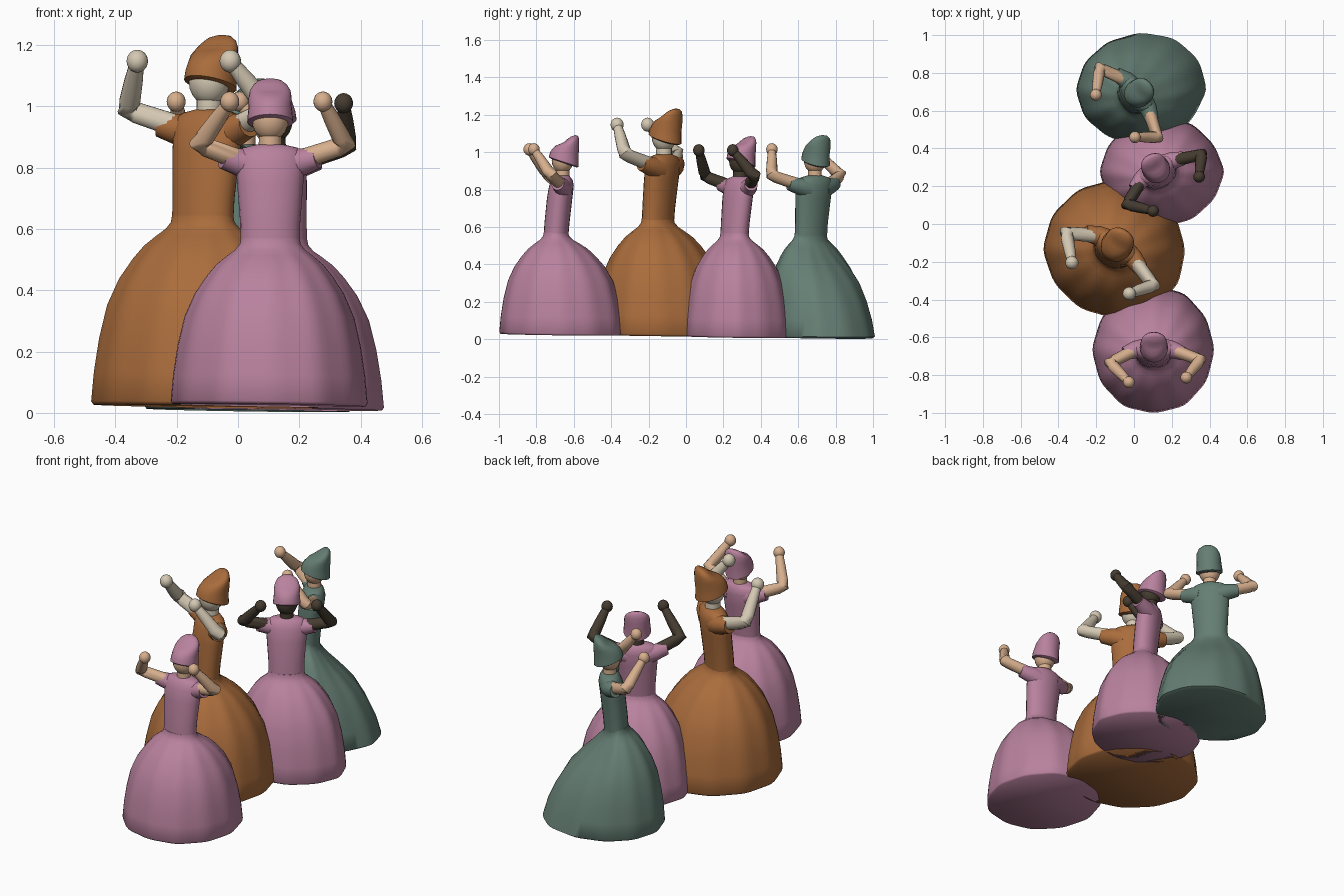
import bpy, bmesh, math, random
from mathutils import Vector, Matrix

if "Cube" in bpy.data.objects:
    bpy.data.objects.remove(bpy.data.objects["Cube"])

random.seed(4)
TAU = 2 * math.pi


def material(name, rgb):
    m = bpy.data.materials.new(name)
    m.diffuse_color = (*rgb, 1)
    m.use_nodes = True
    m.node_tree.nodes["Principled BSDF"].inputs["Base Color"].default_value = m.diffuse_color
    return m


PINK = material("pink_cloth", (0.48, 0.22, 0.34))
ORANGE = material("orange_cloth", (0.40, 0.15, 0.045))
TEAL = material("teal_cloth", (0.13, 0.21, 0.175))
PEACH = material("peach_skin", (0.68, 0.43, 0.27))
PALE = material("pale_skin", (0.66, 0.58, 0.45))
DARK = material("dark_skin", (0.06, 0.045, 0.03))


def loft(name, rings, mat, frame=Matrix()):
    """Closed smooth skin over a list of point rings."""
    bm = bmesh.new()
    rows = [[bm.verts.new(frame @ Vector(p)) for p in r] for r in rings]
    n = len(rows[0])
    for a, b in zip(rows, rows[1:]):
        for i in range(n):
            j = (i + 1) % n
            bm.faces.new((a[i], a[j], b[j], b[i]))
    bm.faces.new(rows[0][::-1])
    bm.faces.new(rows[-1])
    bmesh.ops.recalc_face_normals(bm, faces=bm.faces)
    me = bpy.data.meshes.new(name)
    bm.to_mesh(me)
    bm.free()
    ob = bpy.data.objects.new(name, me)
    me.materials.append(mat)
    bpy.context.collection.objects.link(ob)
    bpy.context.view_layer.objects.active = ob
    bpy.ops.object.select_all(action='DESELECT')
    ob.select_set(True)
    bpy.ops.object.shade_smooth_by_angle(angle=math.radians(60))
    return ob


def ellipse(c, rx, ry, n=24, tilt=0):
    """Horizontal ring; tilt raises the front by tilt at its edge."""
    return [(c[0] + rx * math.cos(TAU * i / n), c[1] + ry * math.sin(TAU * i / n),
             c[2] - tilt * math.sin(TAU * i / n)) for i in range(n)]


def tube(name, pts, radii, mat, frame, n=14):
    pts = [Vector(p) for p in pts]
    rings = []
    for k, p in enumerate(pts):
        d = pts[min(k + 1, len(pts) - 1)] - pts[max(k - 1, 0)]
        q = d.to_track_quat('Z', 'Y')
        rings.append([p + q @ Vector((radii[k] * math.cos(TAU * i / n),
                                      radii[k] * math.sin(TAU * i / n), 0)) for i in range(n)])
    return loft(name, rings, mat, frame)


def ball(name, c, rx, ry, rz, mat, frame):
    rings = []
    for k in range(11):
        a = math.pi * (k + 0.15) / 10.3 - math.pi / 2
        rings.append(ellipse((c[0], c[1], c[2] + rz * math.sin(a)),
                             rx * math.cos(a), ry * math.cos(a), 20))
    return loft(name, rings, mat, frame)


# (height, spread from waist 0 to hem 1)
SKIRT = [(0, .97), (.01, 1), (.1, .965), (.2, .9), (.3, .8), (.38, .65), (.44, .48),
         (.48, .34), (.51, .19), (.53, .08), (.55, .015), (.57, 0)]
# (height, half width, half depth, forward/back offset)
TORSO = [(.55, .097, .066, -.025), (.62, .098, .067, -.02), (.75, .108, .068, -.006),
         (.82, .113, .066, .004), (.85, .106, .056, .008), (.865, .088, .045, .009),
         (.875, .045, .036, .01)]
# (mid height, offset, half width, half depth, front tilt)
CAP = [(.942, .016, .064, .07, .024), (.948, .016, .075, .079, .026), (.975, .019, .073, .076, .024),
       (1.0, .025, .07, .07, .018), (1.03, .037, .07, .062, .006), (1.052, .05, .066, .049, -.006),
       (1.068, .058, .056, .038, -.012), (1.08, .062, .04, .026, -.01), (1.087, .066, .018, .012, -.004)]


def skirt(tag, frame, s, hem, mat, flare):
    n = 72
    lobes = 12
    wob = [random.uniform(-.025, .025) for _ in range(lobes)]
    cx, cy, rx, ry = hem
    back = (frame.to_3x3() @ Vector((0, 1, 0))).normalized()
    side = (frame.to_3x3() @ Vector((1, 0, 0))).normalized()
    wc = frame @ Vector((0, -.025, 0))
    rings = []
    for h, f in SKIRT:
        ring = []
        for i in range(n):
            a = TAU * i / n
            d = Vector((math.cos(a), math.sin(a), 0))
            waist = wc + side * (.096 * s * d.dot(side)) + back * (.066 * s * d.dot(back))
            u = lobes * i / n
            k = int(u)
            t = u - k
            w = wob[k] * (1 - t) + wob[(k + 1) % lobes] * t
            fold = .03 * math.cos(TAU * u) * (1 - .7 * f) * min(1, 5 * f)
            b = max(0, d.dot(back))
            r = 1 + w + fold + .05 * flare * b ** 3
            edge = Vector((cx + rx * r * d.x, cy + ry * r * d.y, 0))
            p = waist.lerp(edge, f ** (1 + flare * b))
            base = .018 - .013 * p.y - .015 * p.x
            p.z = base * (1 - h / .57) + h * s
            ring.append(p)
        rings.append(ring)
    loft(tag + "_skirt", rings, mat)


def dancer(tag, pos, deg, s, hem, cloth, skin, flare=0):
    frame = Matrix.Translation((*pos, 0)) @ Matrix.Rotation(math.radians(deg), 4, 'Z') @ Matrix.Scale(s, 4)
    skirt(tag, frame, s, hem, cloth, flare)
    loft(tag + "_bodice", [ellipse((0, y, z), rx, ry) for z, rx, ry, y in TORSO], cloth, frame)
    # head, neck and slouched cap
    tube(tag + "_neck", [(0, .01, .86), (0, .01, .93)], [.038, .036], skin, frame)
    ball(tag + "_head", (0, .01, .957), .06, .058, .07, skin, frame)
    loft(tag + "_cap", [ellipse((0, y, z), rx, ry, 24, t) for z, y, rx, ry, t in CAP], cloth, frame)
    # raised arms with short sleeves
    for label, sx, elbow, hand in (("left", -1, (-.23, -.065, .874), (-.132, -.168, 1.015)),
                                   ("right", 1, (.245, -.05, .874), (.172, -.143, 1.015))):
        sh, e, h = Vector((sx * .09, .008, .822)), Vector(elbow), Vector(hand)
        tube(f"{tag}_{label}_sleeve",
             [(sx * .05, .008, .805), (sx * .1, .005, .818), (sx * .155, -.016, .832)],
             [.056, .046, .036], cloth, frame)
        tube(f"{tag}_{label}_arm",
             [sh, sh.lerp(e, .85), e + Vector((0, 0, .006)), e.lerp(h, .18), e.lerp(h, .6), h],
             [.034, .031, .034, .031, .027, .02], skin, frame)
        ball(f"{tag}_{label}_hand", h, .031, .031, .033, skin, frame)


# hem = centre x, centre y, half width, half depth
dancer("front_dancer", (.105, -.67), 0, 1.0, (.107, -.664, .317, .336), PINK, PEACH)
dancer("tall_dancer", (-.10, -.127), -33, 1.13, (-.10, -.135, .37, .355), ORANGE, PALE)
dancer("third_dancer", (.124, .28), 32, .995, (.145, .277, .322, .283), PINK, DARK)
dancer("back_dancer", (.012, .683), -52, 1.0, (.03, .71, .33, .288), TEAL, PEACH, 1.3)
